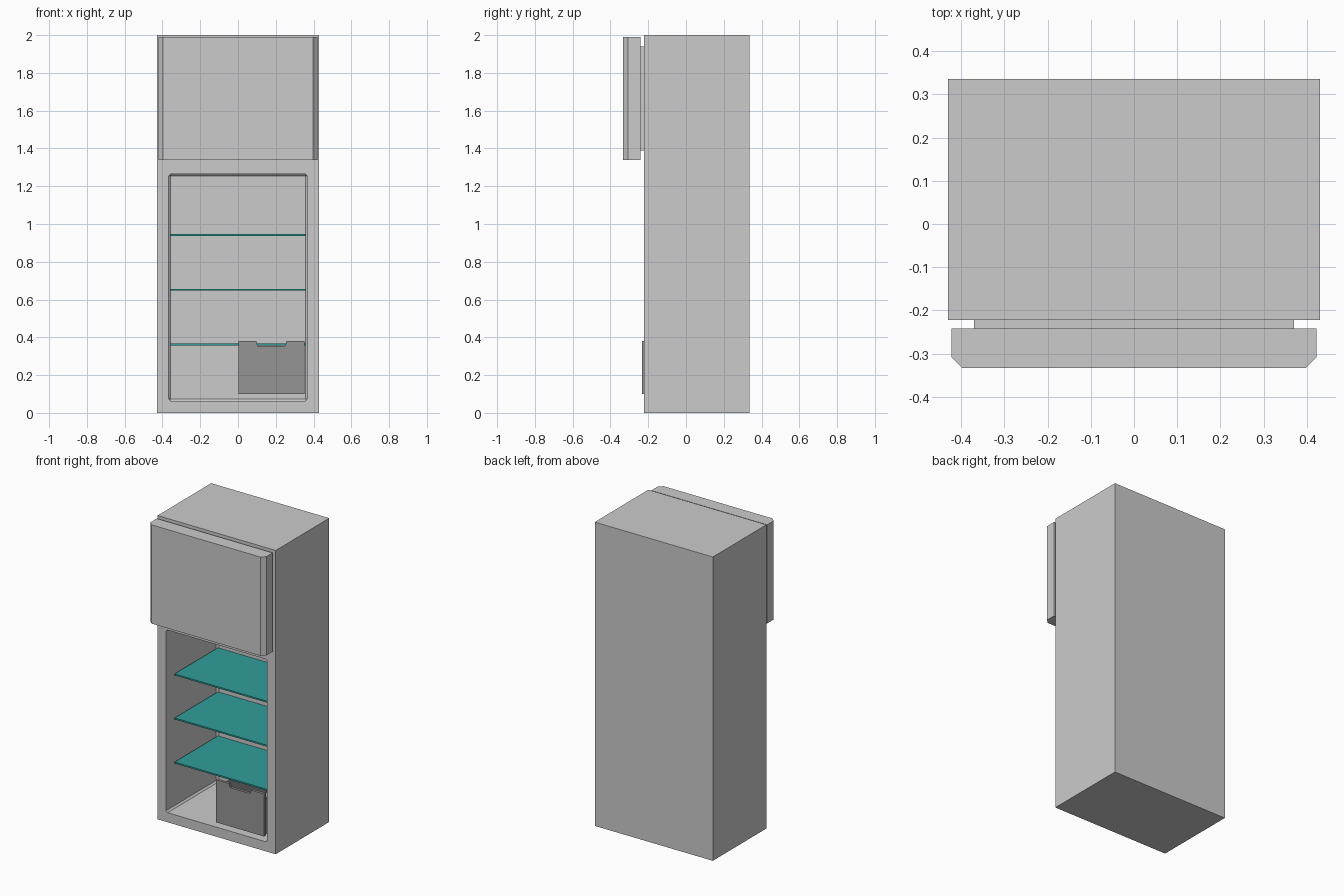
import bpy, bmesh

if "Cube" in bpy.data.objects:
    bpy.data.objects.remove(bpy.data.objects["Cube"])


def material(name, rgb):
    m = bpy.data.materials.new(name)
    m.diffuse_color = (*rgb, 1)
    m.use_nodes = True
    m.node_tree.nodes["Principled BSDF"].inputs["Base Color"].default_value = m.diffuse_color
    return m


def finish(name, bm, mat=None):
    bmesh.ops.recalc_face_normals(bm, faces=bm.faces[:])
    mesh = bpy.data.meshes.new(name)
    bm.to_mesh(mesh)
    bm.free()
    obj = bpy.data.objects.new(name, mesh)
    bpy.context.collection.objects.link(obj)
    if mat:
        mesh.materials.append(mat)
    return obj


def box(name, x, y, z, mat=None, bevel=0):
    bm = bmesh.new()
    bmesh.ops.create_cube(bm, size=1)
    for v in bm.verts:
        v.co = [r[0] if c < 0 else r[1] for c, r in zip(v.co, (x, y, z))]
    if bevel:
        bmesh.ops.bevel(bm, geom=bm.edges[:], offset=bevel, segments=1, affect='EDGES')
    return finish(name, bm, mat)


def prism(name, points, direction, mat=None):
    bm = bmesh.new()
    face = bm.faces.new([bm.verts.new(p) for p in points])
    ext = bmesh.ops.extrude_face_region(bm, geom=[face])
    bmesh.ops.translate(bm, vec=direction,
                        verts=[g for g in ext['geom'] if isinstance(g, bmesh.types.BMVert)])
    return finish(name, bm, mat)


glass = material("teal_glass", (0.03, 0.34, 0.32))
dark = material("dark_grey_plastic", (0.3, 0.3, 0.3))

# Cabinet with open lower compartment
cabinet = box("cabinet", (-0.43, 0.43), (-0.222, 0.335), (0, 2))
cutter = box("compartment_cutter", (-0.368, 0.368), (-0.30, 0.31), (0.063, 1.265), bevel=0.011)
cutter.hide_render = True
mod = cabinet.modifiers.new("compartment", 'BOOLEAN')
mod.object = cutter
mod.operation = 'DIFFERENCE'
mod.solver = 'EXACT'
bpy.context.view_layer.objects.active = cabinet
bpy.ops.object.modifier_apply(modifier=mod.name)
bpy.data.objects.remove(cutter)

# Upper door with chamfered front corners, and its seal
door_profile = [(-0.422, -0.242), (-0.422, -0.308), (-0.397, -0.333),
                (0.397, -0.333), (0.422, -0.308), (0.422, -0.242)]
prism("upper_door", [(x, y, 1.34) for x, y in door_profile], (0, 0, 0.65))
box("door_seal", (-0.37, 0.37), (-0.242, -0.222), (1.39, 1.94))

# Three glass shelves
for i in range(3):
    z = 0.357 + i * 0.29
    box(f"shelf_{i + 1}", (-0.36, 0.36), (-0.145, 0.305), (z, z + 0.01), glass)

# Drawer front with a finger notch
notched = [(0.002, 0.1), (0.352, 0.1), (0.352, 0.38), (0.257, 0.38),
           (0.25, 0.355), (0.104, 0.355), (0.097, 0.38), (0.002, 0.38)]
prism("drawer_front", [(x, -0.232, z) for x, z in notched], (0, 0.018, 0), dark)

# Drawer bin behind it
box("drawer_base", (0.01, 0.344), (-0.214, 0.28), (0.1, 0.11), dark)
box("drawer_back", (0.01, 0.344), (0.27, 0.28), (0.11, 0.335), dark)
for side, x in (("left", 0.01), ("right", 0.334)):
    box(f"drawer_{side}_wall", (x, x + 0.01), (-0.214, 0.27), (0.11, 0.335), dark)
